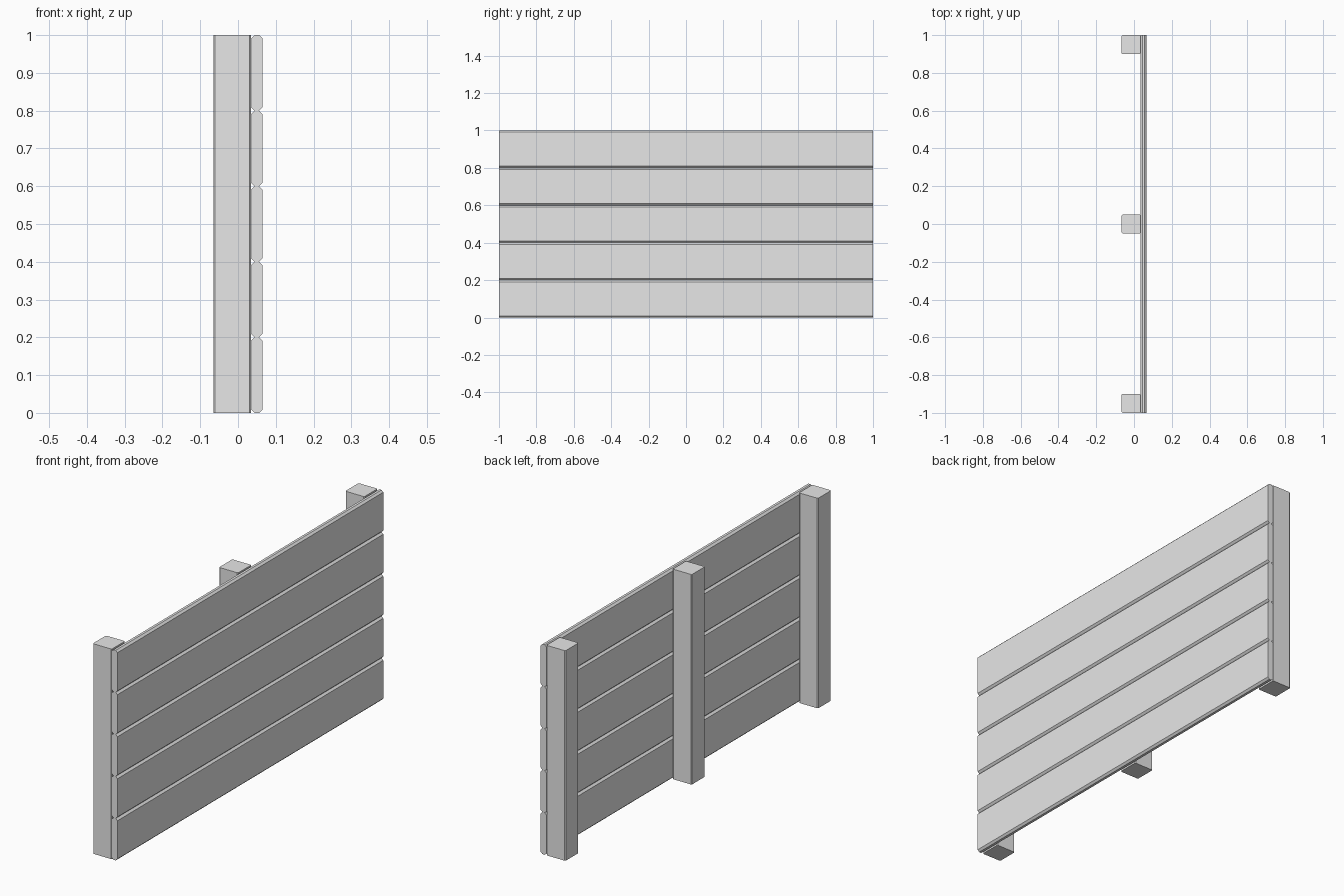
import bpy
import bmesh

if "Cube" in bpy.data.objects:
    bpy.data.objects.remove(bpy.data.objects["Cube"], do_unlink=True)

# Single plain finish
GREY = (0.8, 0.8, 0.8, 1)
mat = bpy.data.materials.new("light grey")
mat.use_nodes = True
mat.diffuse_color = GREY
mat.node_tree.nodes["Principled BSDF"].inputs["Base Color"].default_value = GREY


def beam(name, size, centre, axis, chamfer):
    """Box whose edges running along the given axis are chamfered."""
    mesh = bpy.data.meshes.new(name)
    bm = bmesh.new()
    bmesh.ops.create_cube(bm, size=1)
    bmesh.ops.scale(bm, vec=size, verts=bm.verts)
    long_edges = [e for e in bm.edges
                  if abs((e.verts[0].co - e.verts[1].co)[axis]) > 1e-4]
    bmesh.ops.bevel(bm, geom=long_edges, offset=chamfer, segments=1,
                    profile=0.5, affect='EDGES')
    bm.to_mesh(mesh)
    bm.free()
    mesh.materials.append(mat)
    obj = bpy.data.objects.new(name, mesh)
    obj.location = centre
    bpy.context.collection.objects.link(obj)
    return obj


# Upright posts
for label, y in (("front", -0.95), ("middle", 0), ("back", 0.95)):
    beam(label + "_post", (0.1, 0.1, 1), (-0.015, y, 0.5), 2, 0.004)

# Horizontal planks
for i in range(5):
    beam(f"plank_{i + 1}", (0.03, 2, 0.2), (0.05, 0, 0.1 + 0.2 * i), 1, 0.009)
